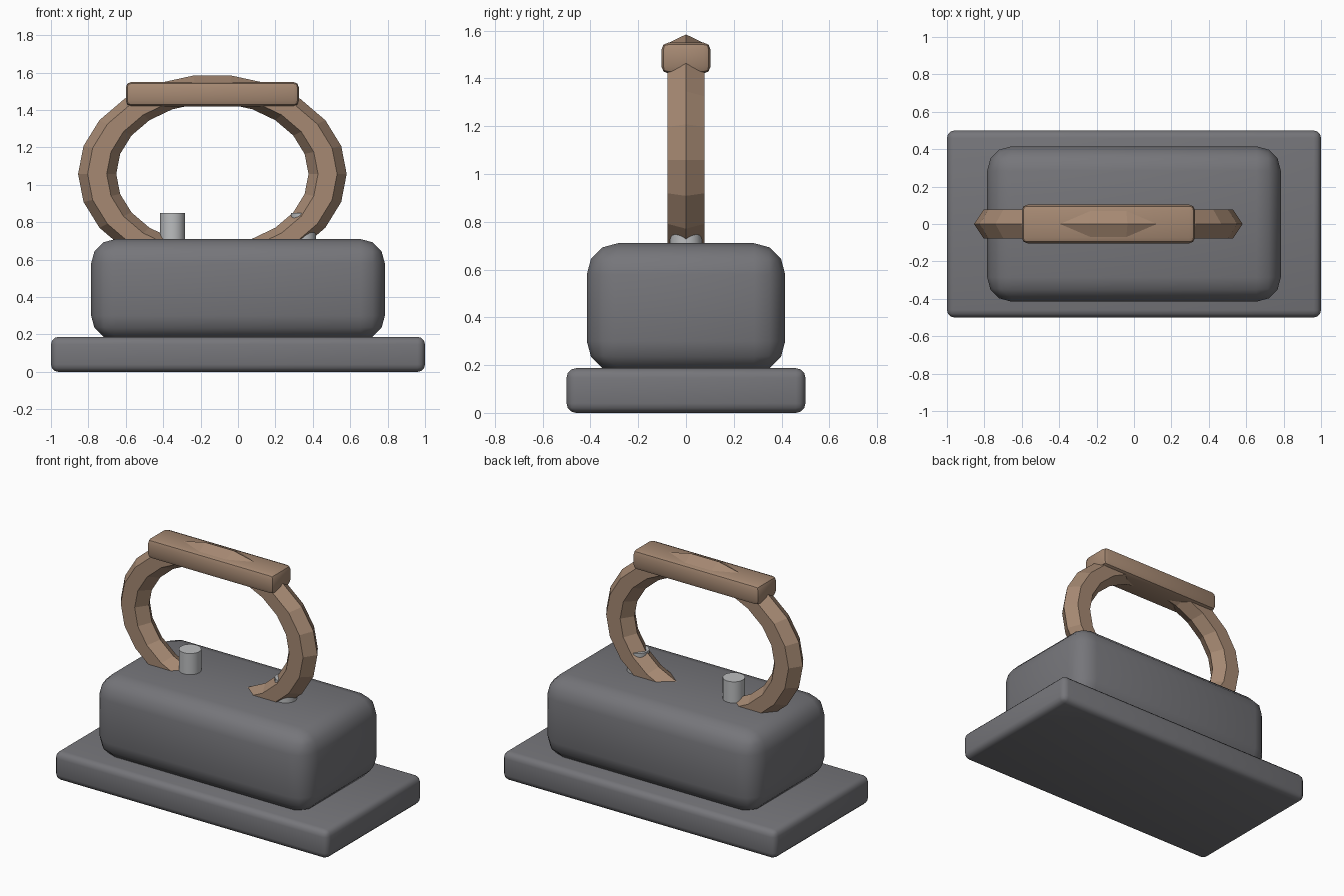
import bpy, math

if "Cube" in bpy.data.objects:
    bpy.data.objects.remove(bpy.data.objects["Cube"])


def material(name, rgb):
    m = bpy.data.materials.new(name)
    m.diffuse_color = (*rgb, 1)
    m.use_nodes = True
    m.node_tree.nodes["Principled BSDF"].inputs["Base Color"].default_value = m.diffuse_color
    return m


def rounded_box(name, lo, hi, bevel, segments, mat):
    size = [b - a for a, b in zip(lo, hi)]
    centre = [(a + b) / 2 for a, b in zip(lo, hi)]
    bpy.ops.mesh.primitive_cube_add(size=1, location=centre)
    o = bpy.context.object
    o.name = name
    o.scale = size
    bpy.ops.object.transform_apply(location=False, rotation=False, scale=True)
    mod = o.modifiers.new("Bevel", 'BEVEL')
    mod.width = bevel
    mod.segments = segments
    bpy.ops.object.modifier_apply(modifier=mod.name)
    bpy.ops.object.shade_smooth_by_angle(angle=math.radians(40))
    o.data.materials.append(mat)
    return o


iron = material("iron", (0.18, 0.18, 0.195))
wood = material("wood", (0.38, 0.25, 0.17))
steel = material("steel", (0.5, 0.51, 0.52))

CX = -0.137  # handle centre

# Sole plate and heavy body
rounded_box("base_plate", (-1, -0.5, 0), (1, 0.5, 0.187), 0.04, 3, iron)
rounded_box("body", (-0.785, -0.415, 0.17), (0.785, 0.415, 0.71), 0.13, 3, iron)

# Faceted oval handle ring, lower part sunk into the body
bpy.ops.mesh.primitive_torus_add(major_segments=22, minor_segments=6,
                                 major_radius=0.616, minor_radius=0.102,
                                 location=(CX, 0, 1.058),
                                 rotation=(math.radians(90), 0, 0))
ring = bpy.context.object
ring.name = "handle_ring"
ring.scale = (1, 0.74, 0.87)
bpy.ops.object.transform_apply(location=False, rotation=True, scale=True)
bpy.ops.object.shade_flat()
ring.data.materials.append(wood)

# Hand grip on top of the ring
rounded_box("grip", (CX - 0.463, -0.103, 1.42), (CX + 0.463, 0.103, 1.55), 0.03, 2, wood)

# Handle posts
for side, x in (("left", -0.35), ("right", 0.35)):
    bpy.ops.mesh.primitive_cylinder_add(vertices=24, radius=0.067, depth=0.2,
                                        location=(x, 0, 0.75))
    post = bpy.context.object
    post.name = side + "_post"
    bpy.ops.object.shade_smooth_by_angle(angle=math.radians(40))
    post.data.materials.append(steel)
